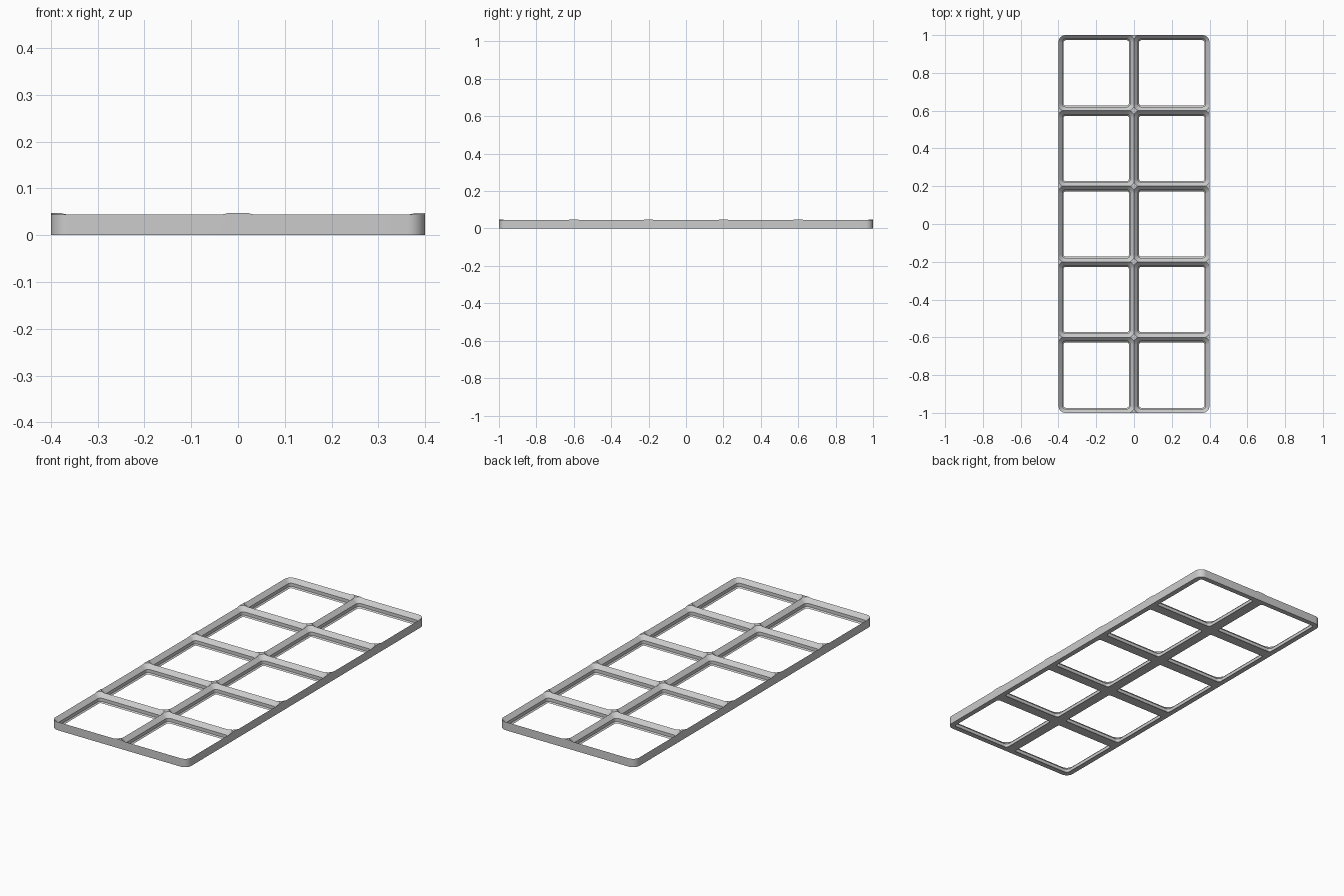
import bpy, bmesh, math

cube = bpy.data.objects.get("Cube")
if cube:
    bpy.data.objects.remove(cube, do_unlink=True)

MM = 0.4 / 42            # one cell is 42 mm and 0.4 units wide
COLS, ROWS = 2, 5
CELL, RADIUS, HEIGHT = 42, 4, 5
STEPS = 10               # segments per rounded corner

# Pocket wall as (height, inset from the cell edge)
POCKET = [(-1, 2.85), (0, 2.85), (0.7, 2.15), (2.5, 2.15), (4.65, 0), (5.6, -0.95)]


def rounded_ring(bm, cx, cy, sx, sy, radius, z):
    """Ring of vertices around a rounded rectangle, in millimetres."""
    ring = []
    for k, (qx, qy) in enumerate([(1, 1), (-1, 1), (-1, -1), (1, -1)]):
        for i in range(STEPS + 1):
            a = math.pi / 2 * (k + i / STEPS)
            x = cx + qx * (sx / 2 - radius) + radius * math.cos(a)
            y = cy + qy * (sy / 2 - radius) + radius * math.sin(a)
            ring.append(bm.verts.new((x * MM, y * MM, z * MM)))
    return ring


def loft(bm, rings):
    """Closed solid through a stack of rings."""
    bm.faces.new(rings[0][::-1])
    bm.faces.new(rings[-1])
    n = len(rings[0])
    for low, high in zip(rings, rings[1:]):
        for i in range(n):
            j = (i + 1) % n
            bm.faces.new((low[i], low[j], high[j], high[i]))


def make_object(name, bm):
    mesh = bpy.data.meshes.new(name)
    bm.to_mesh(mesh)
    bm.free()
    obj = bpy.data.objects.new(name, mesh)
    bpy.context.collection.objects.link(obj)
    return obj


# Solid slab with rounded corners
bm = bmesh.new()
loft(bm, [rounded_ring(bm, 0, 0, COLS * CELL, ROWS * CELL, RADIUS, z) for z in (0, HEIGHT)])
grid = make_object("grid_frame", bm)

# One stepped pocket cutter per cell
cutters = []
for c in range(COLS):
    for r in range(ROWS):
        cx = (c - (COLS - 1) / 2) * CELL
        cy = (r - (ROWS - 1) / 2) * CELL
        bm = bmesh.new()
        loft(bm, [rounded_ring(bm, cx, cy, CELL - 2 * d, CELL - 2 * d, RADIUS - d, z)
                  for z, d in POCKET])
        cutter = make_object("pocket_cutter", bm)
        cutter.hide_render = True
        cutters.append(cutter)
        mod = grid.modifiers.new("pocket", 'BOOLEAN')
        mod.operation = 'DIFFERENCE'
        mod.solver = 'EXACT'
        mod.object = cutter

# Bake the cuts and drop the cutters
bpy.context.view_layer.update()
deps = bpy.context.evaluated_depsgraph_get()
baked = bpy.data.meshes.new_from_object(grid.evaluated_get(deps))
grid.modifiers.clear()
grid.data = baked
for cutter in cutters:
    bpy.data.objects.remove(cutter, do_unlink=True)

# Plain grey plastic
grey = bpy.data.materials.new("grey_plastic")
grey.use_nodes = True
color = (0.6, 0.6, 0.6, 1)
grey.diffuse_color = color
grey.node_tree.nodes["Principled BSDF"].inputs["Base Color"].default_value = color
grid.data.materials.clear()
grid.data.materials.append(grey)

# Smooth corners, crisp ridges
bpy.ops.object.select_all(action='DESELECT')
grid.select_set(True)
bpy.context.view_layer.objects.active = grid
bpy.ops.object.shade_smooth_by_angle(angle=math.radians(30))
